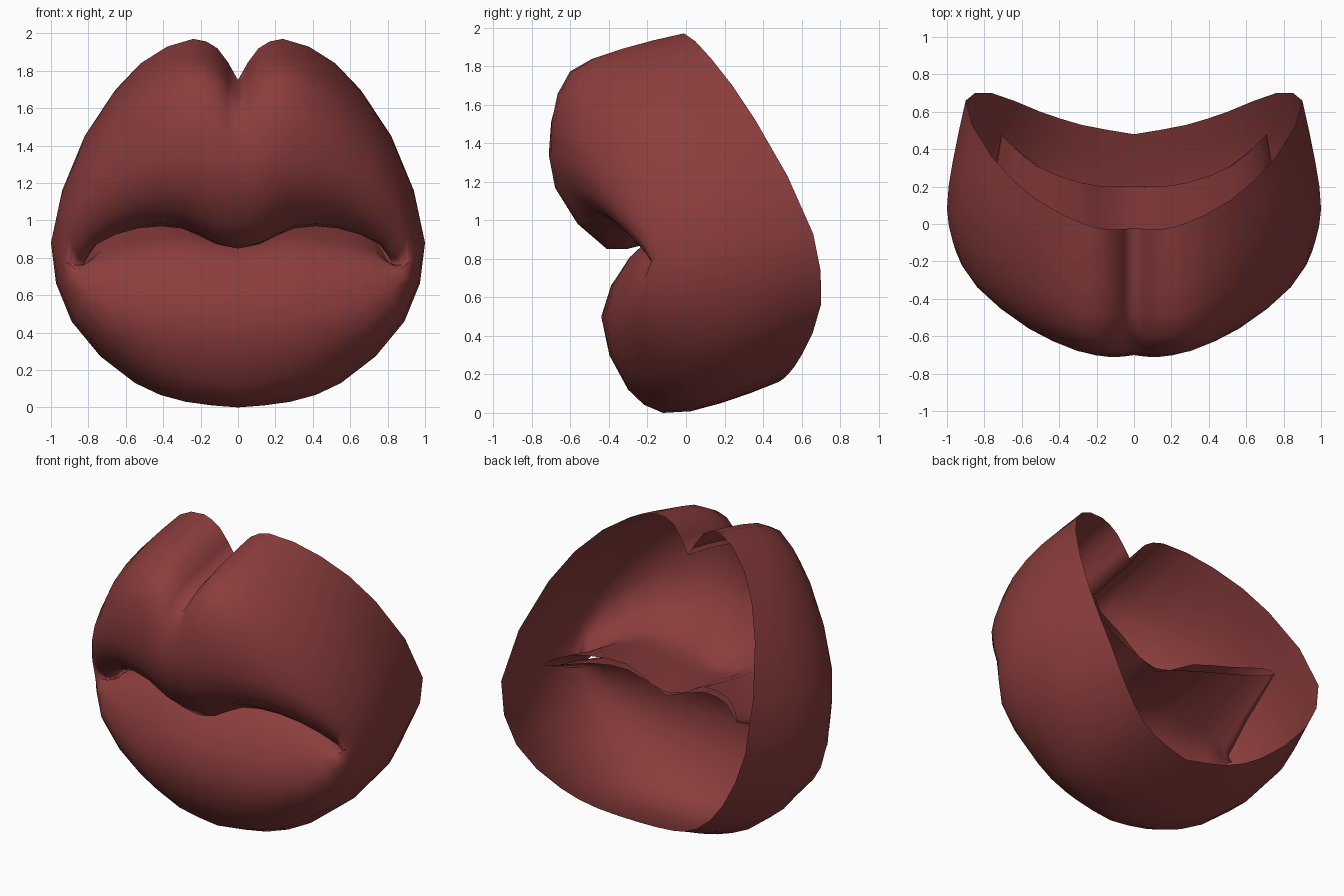
import bpy
from mathutils import Vector

# Half-side cross-sections, each running: back rim -> outer skin -> lip edge -> seam -> inner sheet edge
UPPER = [
    [(0, -.02, 1.75), (0, -.34, 1.69), (0, -.59, 1.60), (0, -.69, 1.44), (0, -.67, 1.16), (0, -.41, .85), (0, -.19, .88), (0, .20, .92)],
    [(.11, -.03, 1.92), (.11, -.34, 1.85), (.12, -.60, 1.75), (.12, -.70, 1.51), (.12, -.68, 1.17), (.12, -.42, .88), (.12, -.18, .90), (.12, .20, .95)],
    [(.24, -.01, 1.97), (.26, -.33, 1.89), (.28, -.59, 1.77), (.30, -.68, 1.50), (.30, -.63, 1.17), (.30, -.38, .97), (.30, -.16, .97), (.28, .22, 1.04)],
    [(.52, .13, 1.84), (.55, -.16, 1.76), (.56, -.43, 1.63), (.56, -.55, 1.42), (.56, -.53, 1.16), (.54, -.33, .97), (.53, -.14, .97), (.52, .31, 1.07)],
    [(.76, .36, 1.52), (.82, .10, 1.45), (.84, -.15, 1.34), (.84, -.31, 1.18), (.83, -.34, 1.02), (.77, -.25, .88), (.75, -.13, .88), (.66, .43, 1.06)],
]
CORNER = [(.90, .66, .93), (.97, .33, .91), (1, .08, .88), (.97, -.09, .84), (.93, -.18, .79), (.88, -.14, .745), (.83, -.10, .75), (.71, .48, 1.02)]
LOWER = [
    [(.76, .70, .56), (.87, .35, .47), (.89, .05, .46), (.86, -.19, .50), (.81, -.27, .62), (.75, -.20, .79), (.73, -.11, .84), (.66, .43, 1.01)],
    [(.50, .60, .30), (.55, .30, .17), (.55, -.02, .13), (.54, -.26, .26), (.52, -.37, .50), (.50, -.26, .80), (.50, -.14, .88), (.50, .30, 1.02)],
    [(.28, .53, .20), (.28, .23, .08), (.28, -.10, .03), (.28, -.31, .18), (.28, -.42, .50), (.28, -.29, .81), (.28, -.15, .91), (.28, .21, 1.0)],
    [(0, .48, .16), (0, .18, .05), (0, -.12, 0), (0, -.30, .12), (0, -.44, .50), (0, -.30, .79), (0, -.18, .86), (0, .20, .90)],
]


def spline(points, steps):
    """Centripetal smooth curve through the points."""
    p = [Vector(q) for q in points]
    p = [p[0] * 2 - p[1]] + p + [p[-1] * 2 - p[-2]]
    out = []
    for i in range(1, len(p) - 2):
        knots = [0.0]
        for a, b in zip(p[i - 1:i + 2], p[i:i + 3]):
            knots.append(knots[-1] + max((b - a).length, 1e-4) ** .5)
        k0, k1, k2, k3 = knots
        for s in range(steps):
            t = k1 + (k2 - k1) * s / steps
            a1 = p[i - 1].lerp(p[i], (t - k0) / (k1 - k0))
            a2 = p[i].lerp(p[i + 1], (t - k1) / (k2 - k1))
            a3 = p[i + 1].lerp(p[i + 2], (t - k2) / (k3 - k2))
            b1 = a1.lerp(a2, (t - k0) / (k2 - k0))
            b2 = a2.lerp(a3, (t - k1) / (k3 - k1))
            out.append(b1.lerp(b2, (t - k1) / (k2 - k1)))
    return out + [p[-2]]


# Loft the half shell: smooth along each section, then around the mouth
sections = [spline(c, 2) for c in UPPER + [CORNER] + LOWER]
rings = [spline(r, 2) for r in zip(*sections)]
n = len(rings[0])
verts = [(max(v.x, 0), v.y, max(v.z, 0)) for r in rings for v in r]
faces = [(i * n + j, i * n + j + 1, (i + 1) * n + j + 1, (i + 1) * n + j)
         for i in range(len(rings) - 1) for j in range(n - 1)]
mesh = bpy.data.meshes.new("lips")
mesh.from_pydata(verts, [], faces)
mesh.flip_normals()
lips = bpy.data.objects.new("lips", mesh)
bpy.context.collection.objects.link(lips)

# Mirror to the other side and shade smooth
mirror = lips.modifiers.new("mirror", 'MIRROR')
mirror.use_clip = True
mirror.merge_threshold = .002
for poly in mesh.polygons:
    poly.use_smooth = True

# Dark red skin
red = bpy.data.materials.new("lip_red")
red.diffuse_color = (.26, .046, .046, 1)
mesh.materials.append(red)
